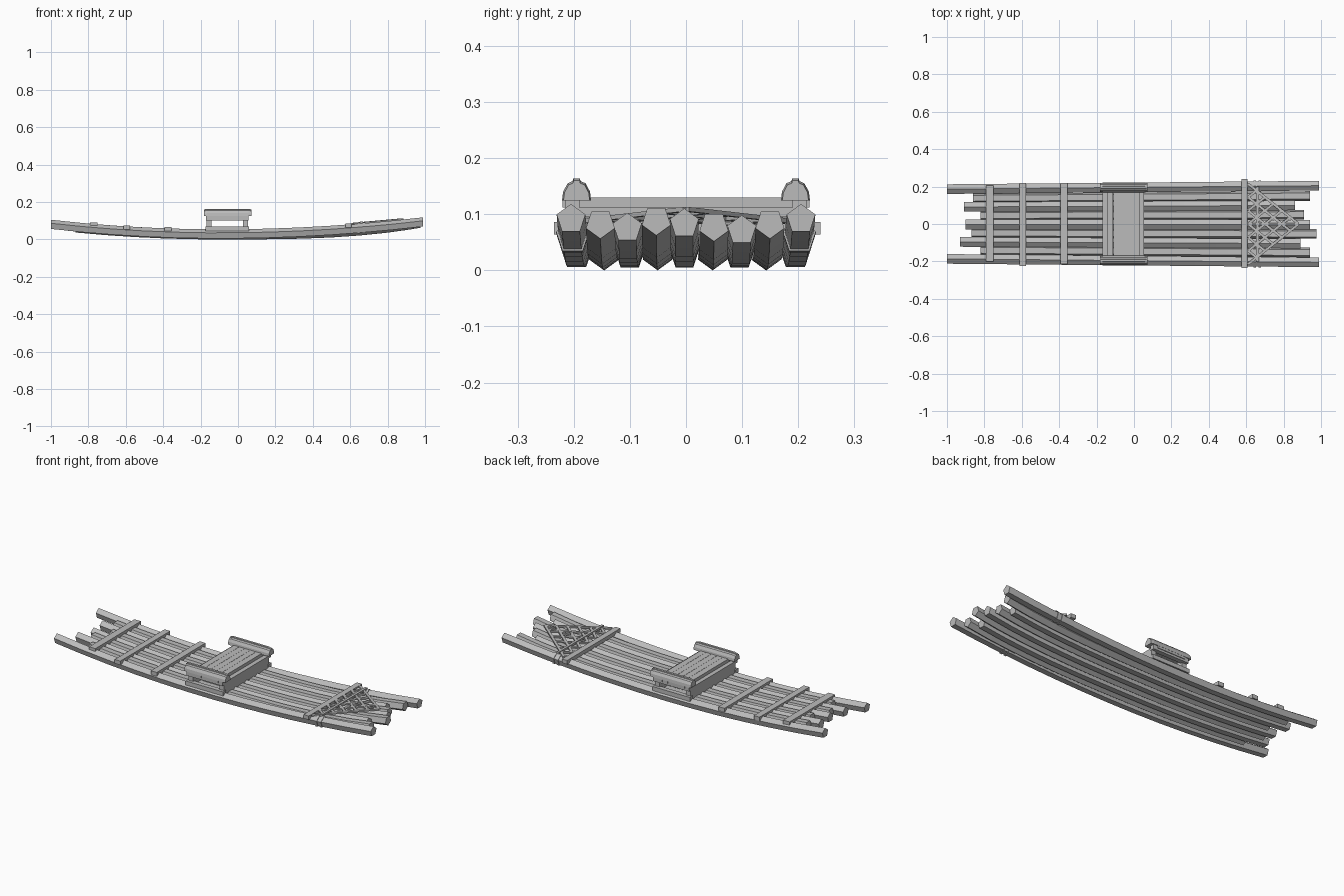
import bpy, bmesh, math
from mathutils import Vector

if "Cube" in bpy.data.objects:
    bpy.data.objects.remove(bpy.data.objects["Cube"])

wood = bpy.data.materials.new("grey wood")
wood.use_nodes = True
wood.diffuse_color = (0.5, 0.5, 0.5, 1)
wood.node_tree.nodes["Principled BSDF"].inputs["Base Color"].default_value = wood.diffuse_color


def finish(name, bm):
    bmesh.ops.recalc_face_normals(bm, faces=bm.faces)
    mesh = bpy.data.meshes.new(name)
    bm.to_mesh(mesh)
    bm.free()
    mesh.materials.append(wood)
    obj = bpy.data.objects.new(name, mesh)
    bpy.context.collection.objects.link(obj)
    return obj


def tube(name, rings):
    """Skin a list of equal-sized point rings and cap both ends."""
    bm = bmesh.new()
    loops = [[bm.verts.new(p) for p in ring] for ring in rings]
    n = len(loops[0])
    for a, b in zip(loops, loops[1:]):
        for i in range(n):
            j = (i + 1) % n
            bm.faces.new((a[i], a[j], b[j], b[i]))
    bm.faces.new(loops[0])
    bm.faces.new(loops[-1])
    return finish(name, bm)


def box(name, x0, x1, y0, y1, z0, z1):
    tube(name, [[(x, y0, z0), (x, y1, z0), (x, y1, z1), (x, y0, z1)] for x in (x0, x1)])


def sag(x, outer=True):
    """Height of a log's centre along the curved hull."""
    d = x + 0.1
    if d < 0:
        return 0.027 + 0.063 * d * d
    return 0.027 + (0.054 * d * d if outer else 0.05 * d ** 3)


def strip(name, a, b, width=0.014, thick=0.008):
    """Thin flat lath lying on the logs between two plan points."""
    a, b = Vector(a), Vector(b)
    side = Vector((-(b - a).y, (b - a).x)).normalized() * width / 2
    rings = []
    for p in (a, b):
        z = sag(p.x) + 0.026
        rings.append([(p.x + s * side.x, p.y + s * side.y, z + h)
                      for s, h in ((-1, 0), (1, 0), (1, thick), (-1, thick))])
    tube(name, rings)


# Hull logs: five-sided, alternately point up and point down
ys = [-0.205, -0.153, -0.105, -0.053, -0.003, 0.05, 0.1, 0.15, 0.205]
left = [-1, -0.82, -0.93, -0.87, -0.9, -0.82, -0.91, -0.86, -1]
right = [0.99, 0.94, 0.89, 0.975, 0.94, 0.91, 0.86, 0.94, 0.99]
for i, (y, xa, xb) in enumerate(zip(ys, left, right)):
    outer = i in (0, 8)
    turn = math.pi / 2 * (1 if i % 2 == 0 else -1)
    rings = []
    for k in range(13):
        x = xa + (xb - xa) * k / 12
        cy, r = y * (0.955 + 0.045 * x), 0.027
        rings.append([(x, cy + r * math.cos(turn + s * math.tau / 5),
                       sag(x, outer) + r * math.sin(turn + s * math.tau / 5))
                      for s in range(5)])
    tube(f"hull_log_{i + 1}", rings)

# Cross bars
for name, x, w, y0, y1, drop in (("rear_bar_1", -0.77, 0.04, -0.2, 0.205, 0.035),
                                 ("rear_bar_2", -0.595, 0.035, -0.225, 0.22, 0.033),
                                 ("rear_bar_3", -0.375, 0.037, -0.215, 0.22, 0.035),
                                 ("front_bar", 0.59, 0.032, -0.235, 0.24, 0.033)):
    top = sag(x) + drop
    box(name, x - w / 2, x + w / 2, y0, y1, top - 0.022, top)

# Triangular lattice at the bow: two mirrored families of diagonals
base, tip, half = 0.61, 0.88, 0.215
for s, side in ((1, "left"), (-1, "right")):
    for k in range(6):
        t = k / 6
        # start on the base line, run parallel to one edge until the other edge
        y0 = half * (1 - 2 * t)
        strip(f"lattice_{side}_{k + 1}", (base, s * y0),
              (base + (tip - base) * (1 - t), s * (y0 - half * (1 - t))))
strip("lattice_cross_lath", (0.66, -0.2), (0.66, 0.2), 0.014, 0.012)
strip("lattice_centre_lath", (base, 0), (tip, 0), 0.01)

# Lashings around the outer logs
for s, side in ((1, "left"), (-1, "right")):
    for n, x in enumerate((0.645, 0.672)):
        rings = [[(px, s * 0.202 + 0.031 * math.cos(a * math.tau / 5 + math.pi / 2),
                   sag(px) + 0.031 * math.sin(a * math.tau / 5 + math.pi / 2))
                  for a in range(5)] for px in (x - 0.007, x + 0.007)]
        tube(f"{side}_lashing_{n + 1}", rings)

# Bench: side boards, slats and low corner posts
for name, x in (("bench_rear_board", -0.155), ("bench_front_board", 0.04)):
    box(name, x - 0.014, x + 0.014, -0.2, 0.2, 0.045, 0.112)
for k in range(5):
    x = -0.145 + k * 0.035
    box(f"bench_slat_{k + 1}", x, x + 0.034, -0.22, 0.22, 0.112, 0.13)
for s, side in ((1, "left"), (-1, "right")):
    y0, y1 = sorted((s * 0.19, s * 0.216))
    box(f"bench_{side}_sill", -0.175, 0.058, y0, y1, 0.045, 0.068)
    box(f"bench_{side}_beam", -0.17, 0.055, y0, y1, 0.1, 0.125)

# Rounded arm rails with a narrow ridge
dome = [(-0.026, 0.124), (-0.024, 0.14), (-0.016, 0.155), (-0.007, 0.159), (-0.006, 0.164),
        (0.006, 0.164), (0.007, 0.159), (0.016, 0.155), (0.024, 0.14), (0.026, 0.124)]
for s, side in ((1, "left"), (-1, "right")):
    rings = [[(x, s * 0.195 + dy * k, 0.124 + (z - 0.124) * k) for dy, z in dome]
             for x, k in ((-0.183, 0.9), (-0.165, 1), (0.055, 1), (0.073, 0.9))]
    tube(f"{side}_arm_rail", rings)
